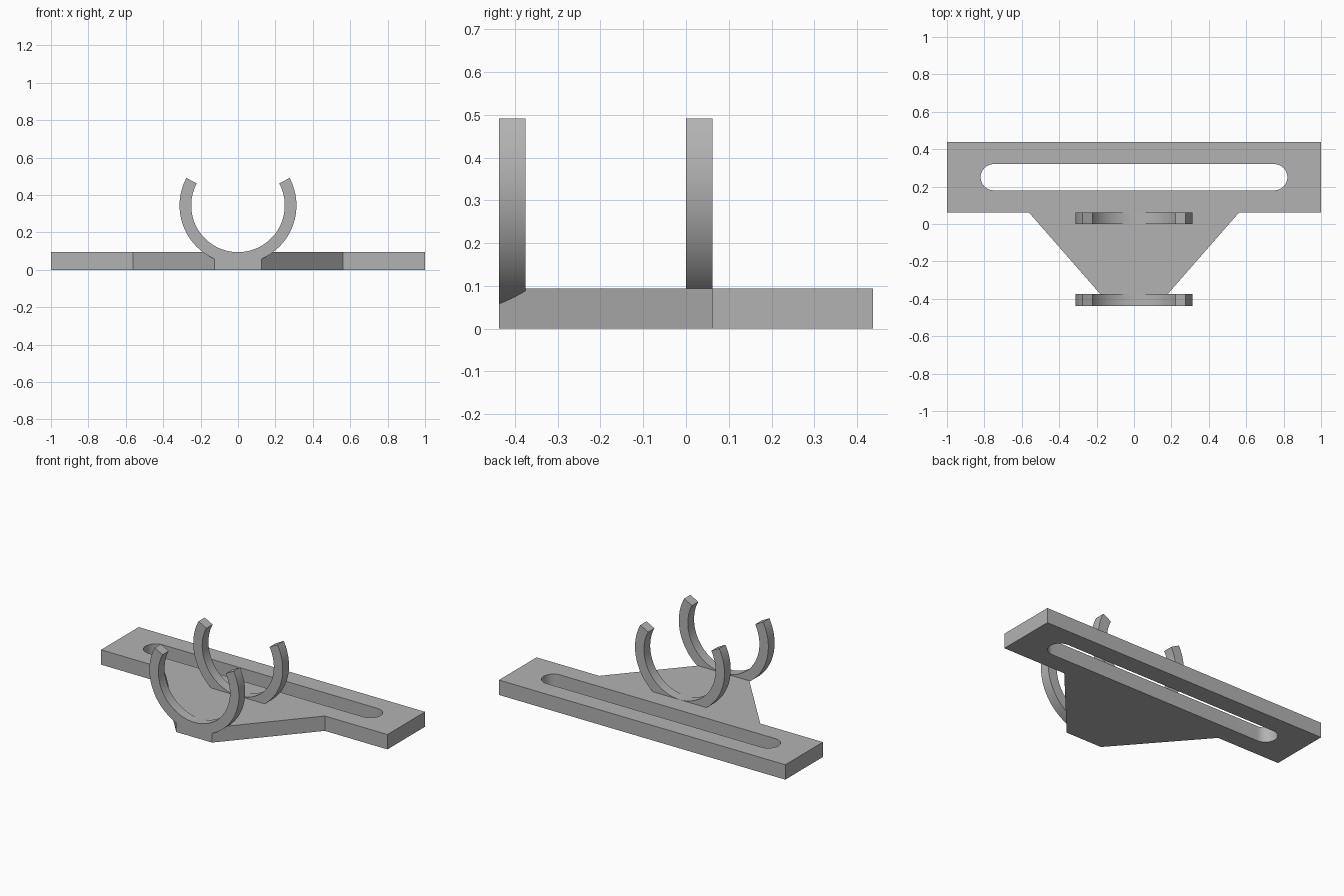
import bpy, bmesh
from math import cos, sin, pi, radians
from mathutils import Vector

cube = bpy.data.objects.get("Cube")
if cube:
    bpy.data.objects.remove(cube, do_unlink=True)

THICK = 0.094     # plate thickness
CLIP_DEPTH = 0.0625

grey = bpy.data.materials.new("plain grey")
grey.use_nodes = True
colour = (0.45, 0.45, 0.45, 1)
grey.diffuse_color = colour
grey.node_tree.nodes["Principled BSDF"].inputs["Base Color"].default_value = colour


def prism(name, outline, push):
    """Extrude a closed outline of 3D points along the push vector."""
    bm = bmesh.new()
    face = bm.faces.new([bm.verts.new(p) for p in outline])
    moved = bmesh.ops.extrude_face_region(bm, geom=[face])["geom"]
    verts = [v for v in moved if isinstance(v, bmesh.types.BMVert)]
    bmesh.ops.translate(bm, verts=verts, vec=Vector(push))
    bmesh.ops.recalc_face_normals(bm, faces=bm.faces)
    mesh = bpy.data.meshes.new(name)
    bm.to_mesh(mesh)
    bm.free()
    mesh.materials.append(grey)
    obj = bpy.data.objects.new(name, mesh)
    bpy.context.collection.objects.link(obj)
    return obj


def arc(cx, cy, r, start, end, steps):
    angles = [radians(start + (end - start) * i / steps) for i in range(steps + 1)]
    return [(cx + r * cos(a), cy + r * sin(a)) for a in angles]


def combine(target, tool, operation):
    """Apply a boolean and discard the tool."""
    bpy.context.view_layer.objects.active = target
    mod = target.modifiers.new(operation.title(), "BOOLEAN")
    mod.operation, mod.object, mod.solver = operation, tool, "EXACT"
    bpy.ops.object.modifier_apply(modifier=mod.name)
    bpy.data.objects.remove(tool, do_unlink=True)


# Base plate: wide bar tapering to a narrow front nose
half = [(0.125, -0.4375), (0.5625, 0.0625), (1, 0.0625), (1, 0.4375)]
outline = half + [(-x, y) for x, y in reversed(half)]
bracket = prism("clip_bracket", [(x, y, 0) for x, y in outline], (0, 0, THICK))

# Long rounded slot through the bar
slot_outline = arc(0.75, 0.25, 0.07, -90, 90, 24) + arc(-0.75, 0.25, 0.07, 90, 270, 24)
slot = prism("slot_cutter", [(x, y, -0.1) for x, y in slot_outline], (0, 0, 0.4))
combine(bracket, slot, "DIFFERENCE")

# Two open ring clips sunk into the plate
ring = arc(0, 0.3445, 0.3125, 152, 388, 72) + arc(0, 0.3445, 0.25, 388, 152, 72)
for name, y in (("front_clip", -0.4375), ("rear_clip", 0)):
    clip = prism(name, [(x, y, z) for x, z in ring], (0, CLIP_DEPTH, 0))
    combine(bracket, clip, "UNION")

# Smooth curves, crisp edges
bpy.ops.object.select_all(action="DESELECT")
bracket.select_set(True)
bpy.context.view_layer.objects.active = bracket
bpy.ops.object.shade_smooth_by_angle(angle=radians(25))
